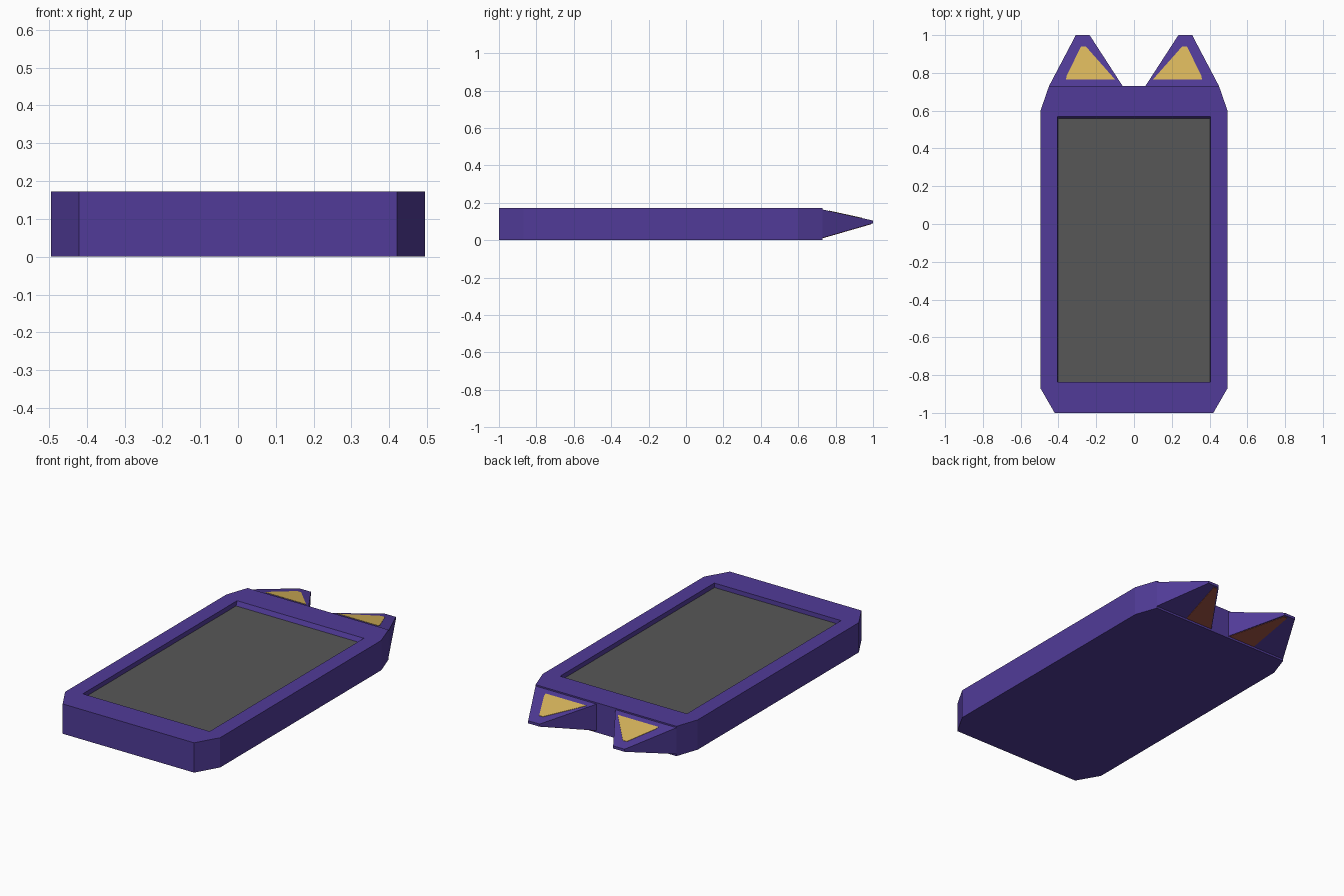
import bpy, bmesh

if "Cube" in bpy.data.objects:
    bpy.data.objects.remove(bpy.data.objects["Cube"])


def material(name, rgb):
    m = bpy.data.materials.new(name)
    m.diffuse_color = (*rgb, 1)
    m.use_nodes = True
    m.node_tree.nodes["Principled BSDF"].inputs["Base Color"].default_value = m.diffuse_color
    return m


PURPLE = material("purple", (0.082, 0.044, 0.315))
GREY = material("dark_grey", (0.095, 0.095, 0.095))
GOLD = material("gold", (0.69, 0.47, 0.107))
BROWN = material("brown", (0.31, 0.075, 0.05))


def finish(bm, name, mats):
    bmesh.ops.recalc_face_normals(bm, faces=bm.faces)
    mesh = bpy.data.meshes.new(name)
    bm.to_mesh(mesh)
    bm.free()
    for m in mats:
        mesh.materials.append(m)
    ob = bpy.data.objects.new(name, mesh)
    bpy.context.collection.objects.link(ob)
    return ob


# Body: chamfered slab with a recessed screen
H, FLOOR = 0.172, 0.147
half = [(0.42, -1.0), (0.495, -0.87), (0.495, 0.60), (0.45, 0.73)]
outline = half + [(-x, y) for x, y in reversed(half)]
bm = bmesh.new()
low = [bm.verts.new((x, y, 0)) for x, y in outline]
top = [bm.verts.new((x, y, H)) for x, y in outline]
signs = [(1, -1), (1, 1), (-1, 1), (-1, -1)]
rim = {s: bm.verts.new((0.405 * s[0], 0.57 if s[1] > 0 else -0.837, H)) for s in signs}
pan = {s: bm.verts.new((0.403 * s[0], 0.558 if s[1] > 0 else -0.836, FLOOR)) for s in signs}
corner = [rim[(1 if x > 0 else -1, 1 if y > 0 else -1)] for x, y in outline]
bm.faces.new(low[::-1])
for i in range(8):
    j = (i + 1) % 8
    bm.faces.new((low[i], low[j], top[j], top[i]))
    ring = [top[i], top[j], corner[j]]
    if corner[i] is not corner[j]:
        ring.append(corner[i])
    bm.faces.new(ring)
for i in range(4):
    a, b = signs[i], signs[(i + 1) % 4]
    bm.faces.new((rim[a], rim[b], pan[b], pan[a]))
screen = bm.faces.new([pan[s] for s in signs])
screen.material_index = 1
finish(bm, "case_with_screen", [PURPLE, GREY])


# Ears: wedges tapering to a thin blunt tip
def ear_top(y):
    return 0.164 - (y - 0.73) * 0.059 / 0.27


def ear_low(y):
    return 0.012 + (y - 0.73) * 0.078 / 0.27


def slab(points, z_low, z_high, s):
    bm = bmesh.new()
    a = [bm.verts.new((s * x, y, z_low(y))) for x, y in points]
    b = [bm.verts.new((s * x, y, z_high(y))) for x, y in points]
    bm.faces.new(a)
    bm.faces.new(b)
    n = len(points)
    for i in range(n):
        j = (i + 1) % n
        bm.faces.new((a[i], a[j], b[j], b[i]))
    return bm


for s, side in ((1, "right"), (-1, "left")):
    wedge = [(0.06, 0.73), (0.45, 0.73), (0.308, 1.0), (0.235, 1.0)]
    finish(slab(wedge, ear_low, ear_top, s), side + "_ear", [PURPLE])
    # gold inner ear on the upper slope
    inner = [(0.10, 0.765), (0.36, 0.765), (0.357, 0.785), (0.28, 0.94), (0.255, 0.94)]
    finish(slab(inner, lambda y: ear_top(y) - 0.002, lambda y: ear_top(y) + 0.002, s),
           side + "_inner_ear", [GOLD])
    # brown patch under the inner half of the ear
    patch = [(0.065, 0.732), (0.24, 0.732), (0.262, 0.99), (0.238, 0.99)]
    finish(slab(patch, lambda y: ear_low(y) - 0.002, lambda y: ear_low(y) + 0.002, s),
           side + "_ear_underside", [BROWN])
